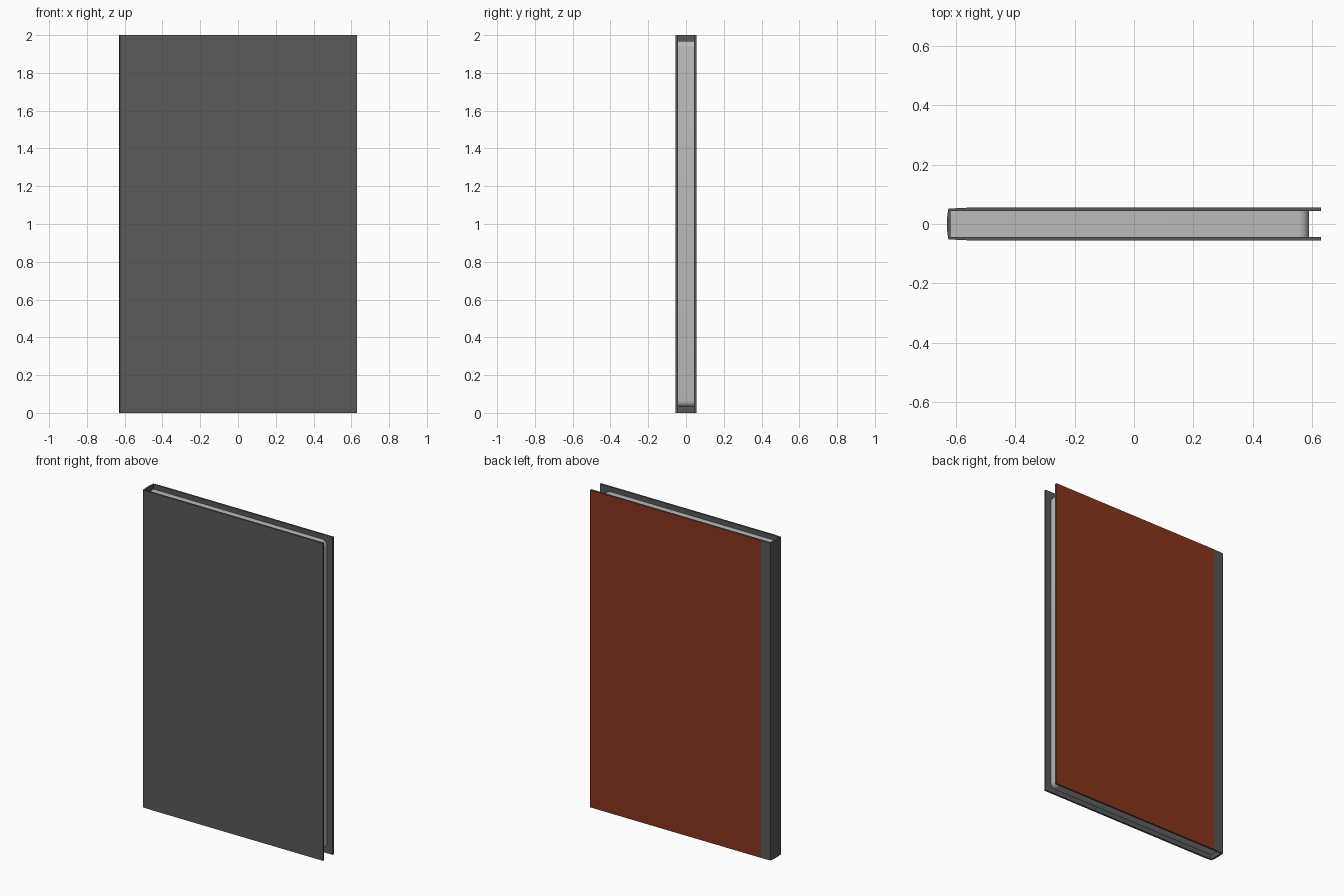
import bpy, bmesh, math
from mathutils import Vector

if "Cube" in bpy.data.objects:
    bpy.data.objects.remove(bpy.data.objects["Cube"])


def extrude_profile(name, points, direction):
    """Closed profile swept along a straight direction into a solid."""
    bm = bmesh.new()
    face = bm.faces.new([bm.verts.new(p) for p in points])
    ext = bmesh.ops.extrude_face_region(bm, geom=[face])
    moved = [v for v in ext["geom"] if isinstance(v, bmesh.types.BMVert)]
    bmesh.ops.translate(bm, verts=moved, vec=Vector(direction))
    bmesh.ops.recalc_face_normals(bm, faces=bm.faces)
    mesh = bpy.data.meshes.new(name)
    bm.to_mesh(mesh)
    bm.free()
    obj = bpy.data.objects.new(name, mesh)
    bpy.context.collection.objects.link(obj)
    return obj


# Cover: U-shaped wrap, tapered at the hinge, with a slightly proud spine
half = [(-0.63, 0.022), (-0.626, 0.052), (-0.56, 0.055),
        (0.63, 0.055), (0.63, 0.043), (-0.618, 0.043)]
outline = half + [(x, -y) for x, y in reversed(half)]
cover = extrude_profile("cover", [(x, y, 0) for x, y in outline], (0, 0, 2))

# Red back panel, grey everywhere else
grey = bpy.data.materials.new("cover_grey")
grey.diffuse_color = (0.1, 0.1, 0.1, 1)
grey.use_nodes = True
grey.node_tree.nodes["Principled BSDF"].inputs["Base Color"].default_value = grey.diffuse_color
red = bpy.data.materials.new("back_red")
red.diffuse_color = (0.25, 0.035, 0.013, 1)
red.use_nodes = True
red.node_tree.nodes["Principled BSDF"].inputs["Base Color"].default_value = red.diffuse_color
cover.data.materials.append(grey)
cover.data.materials.append(red)
for poly in cover.data.polygons:
    if poly.normal.y > 0.9999 and poly.center.y > 0.05:
        poly.material_index = 1

# Page block: square at the spine, rounded at the two fore-edge corners
left, right, low, high, r, steps = -0.618, 0.59, 0.03, 1.97, 0.035, 6
pts = [(left, high), (left, low)]
for cz, start in ((low + r, -90), (high - r, 0)):
    for i in range(steps + 1):
        a = math.radians(start + 90 * i / steps)
        pts.append((right - r + r * math.cos(a), cz + r * math.sin(a)))
pages = extrude_profile("pages", [(x, -0.043, z) for x, z in pts], (0, 0.086, 0))
paper = bpy.data.materials.new("paper")
paper.diffuse_color = (0.5, 0.5, 0.5, 1)
paper.use_nodes = True
paper.node_tree.nodes["Principled BSDF"].inputs["Base Color"].default_value = paper.diffuse_color
pages.data.materials.append(paper)

bpy.ops.object.select_all(action="DESELECT")
pages.select_set(True)
bpy.context.view_layer.objects.active = pages
bpy.ops.object.shade_smooth_by_angle(angle=math.radians(30))
